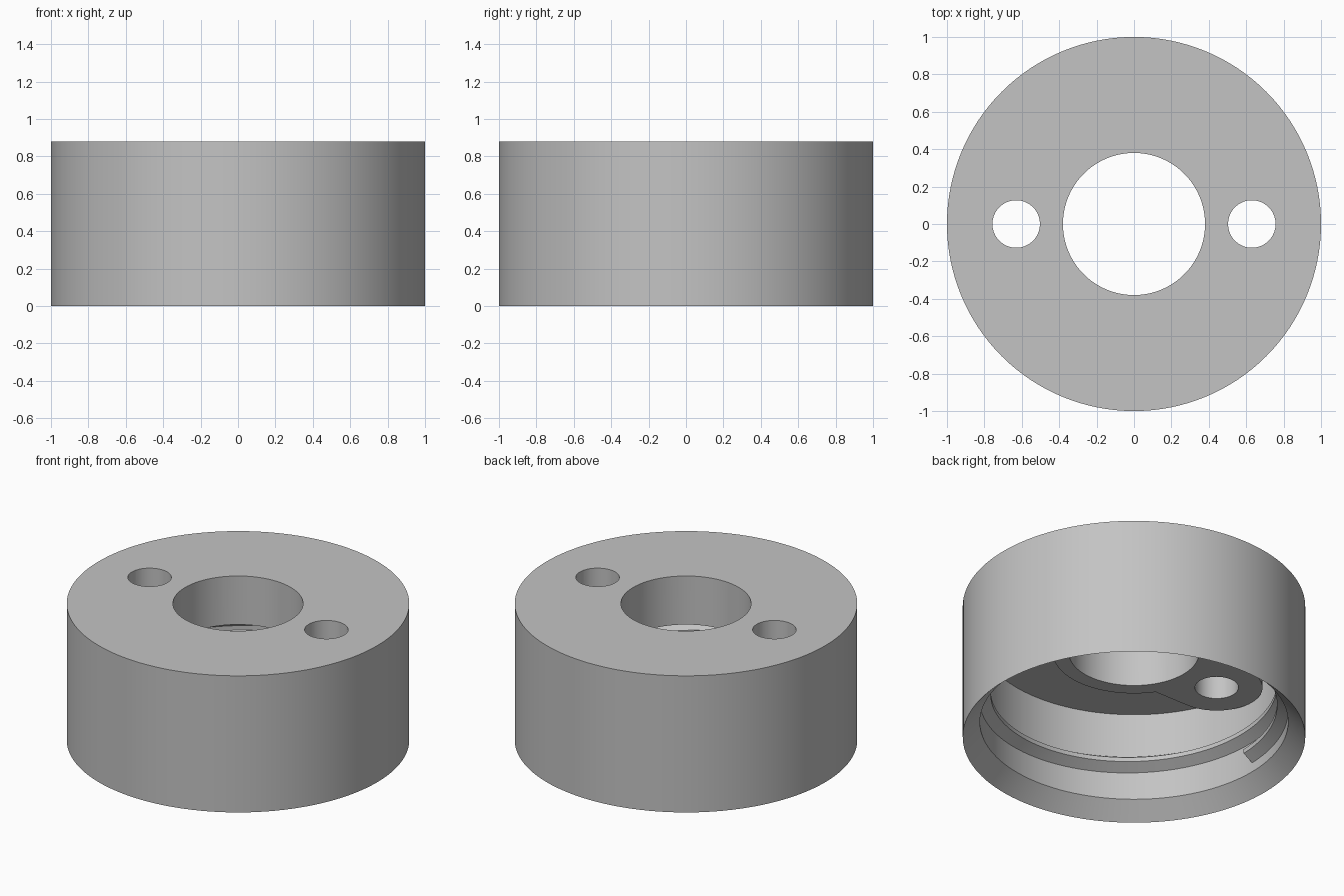
import bpy, bmesh
from math import cos, sin, pi, radians, asin

cube = bpy.data.objects.get("Cube")
if cube:
    bpy.data.objects.remove(cube, do_unlink=True)

SEGS = 128
HEIGHT = 0.88
WALL_R = 0.90          # inner wall radius
CEILING = 0.67         # underside of the top plate
BOSS_Z = 0.567         # underside of the raised boss
PIN_X, PIN_R, BORE_R = 0.63, 0.127, 0.38

grey = bpy.data.materials.new("plain_grey")
grey.use_nodes = True
colour = (0.55, 0.55, 0.55, 1)
grey.diffuse_color = colour
grey.node_tree.nodes["Principled BSDF"].inputs["Base Color"].default_value = colour


def finish(name, bm):
    bmesh.ops.recalc_face_normals(bm, faces=bm.faces)
    mesh = bpy.data.meshes.new(name)
    bm.to_mesh(mesh)
    bm.free()
    mesh.materials.append(grey)
    obj = bpy.data.objects.new(name, mesh)
    bpy.context.collection.objects.link(obj)
    return obj


def skin(bm, rings, closed):
    """Bridge a row of equal cross-section rings with quads."""
    n = len(rings[0])
    for i in range(len(rings) if closed else len(rings) - 1):
        a, b = rings[i], rings[(i + 1) % len(rings)]
        for j in range(n):
            k = (j + 1) % n
            bm.faces.new((a[j], a[k], b[k], b[j]))
    if not closed:
        bm.faces.new(rings[0])
        bm.faces.new(rings[-1])


def ring(bm, profile, angle, lift=0):
    return [bm.verts.new((r * cos(angle), r * sin(angle), z + lift)) for r, z in profile]


def prism(name, outline, z0, z1):
    bm = bmesh.new()
    skin(bm, [[bm.verts.new((x, y, z)) for x, y in outline] for z in (z0, z1)], False)
    return finish(name, bm)


def arc(cx, r, start, end, n):
    return [(cx + r * cos(start + (end - start) * i / n),
             r * sin(start + (end - start) * i / n)) for i in range(n + 1)]


def activate(obj):
    bpy.ops.object.select_all(action='DESELECT')
    obj.select_set(True)
    bpy.context.view_layer.objects.active = obj


def combine(target, tool, operation):
    mod = target.modifiers.new("cut", 'BOOLEAN')
    mod.operation, mod.object, mod.solver = operation, tool, 'EXACT'
    activate(target)
    bpy.ops.object.modifier_apply(modifier=mod.name)
    bpy.data.objects.remove(tool, do_unlink=True)


# Cap body: hollow cup, open downwards, with a chamfered mouth
cup = [(0.3, HEIGHT), (1, HEIGHT), (1, 0), (WALL_R, 0.1), (WALL_R, CEILING), (0.3, CEILING)]
bm = bmesh.new()
skin(bm, [ring(bm, cup, 2 * pi * i / SEGS) for i in range(SEGS)], True)
body = finish("cap_body", bm)

# Raised boss under the plate: a disc with a rounded lobe round each pin hole
disc_r, lobe_r = 0.473, 0.268
join = asin(lobe_r / disc_r)
half = arc(PIN_X, lobe_r, -pi / 2, pi / 2, 32) + arc(0, disc_r, join, pi - join, 40)
outline = half + [(-x, -y) for x, y in half]
combine(body, prism("boss", outline, BOSS_Z, CEILING + 0.08), 'UNION')

# Central bore and the two pin holes
for x, r, n in ((0, BORE_R, 96), (PIN_X, PIN_R, 64), (-PIN_X, PIN_R, 64)):
    circle = arc(x, r, 0, 2 * pi, n)[:-1]
    combine(body, prism("hole_cutter", circle, 0.4, 1), 'DIFFERENCE')

# Internal thread: trapezoid ridge climbing clockwise round the wall
ridge = [(0.92, 0.16), (WALL_R, 0.16), (0.836, 0.2), (0.836, 0.228), (WALL_R, 0.268), (0.92, 0.268)]
turns, pitch = 1.5, 0.137
steps = int(turns * SEGS)
bm = bmesh.new()
skin(bm, [ring(bm, ridge, pi - 2 * pi * i / SEGS, pitch * i / SEGS)
          for i in range(steps + 1)], False)
thread = finish("inner_thread", bm)

for obj in (body, thread):
    activate(obj)
    bpy.ops.object.shade_smooth_by_angle(angle=radians(25))
